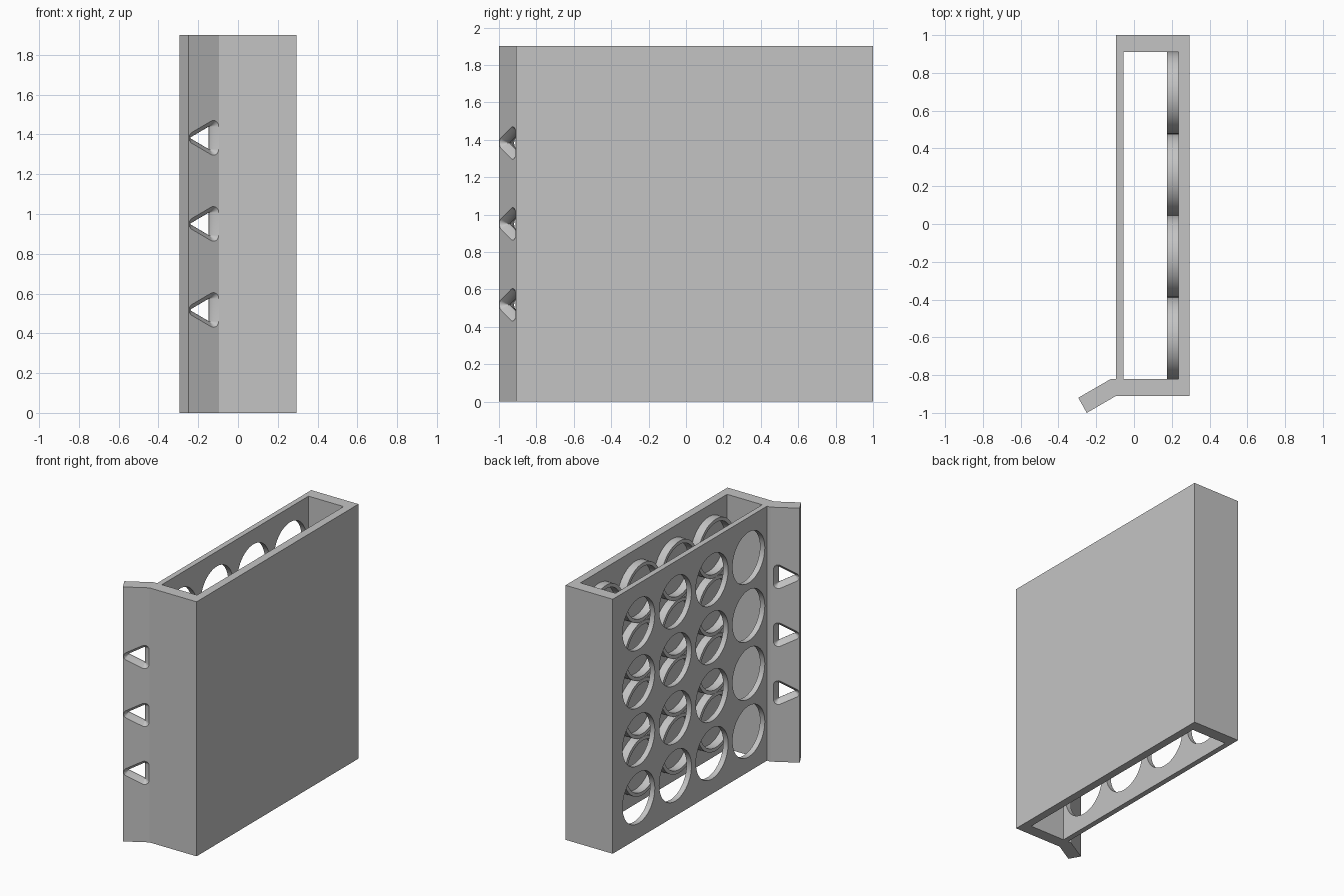
import bpy, bmesh
from math import cos, sin, pi, radians
from mathutils import Vector, Matrix

cube = bpy.data.objects.get("Cube")
if cube:
    bpy.data.objects.remove(cube, do_unlink=True)

HEIGHT = 1.9
PITCH = 0.4325
MID_Y, MID_Z = 0.045, HEIGHT / 2
STEPS = [PITCH * (i - 1.5) for i in range(4)]
CELLS = [(MID_Y + a, MID_Z + b) for a in STEPS for b in STEPS]

grey = bpy.data.materials.new("plain_grey")
grey.use_nodes = True
colour = (0.55, 0.55, 0.55, 1)
grey.diffuse_color = colour
grey.node_tree.nodes["Principled BSDF"].inputs["Base Color"].default_value = colour


def make_object(name, bm):
    bmesh.ops.recalc_face_normals(bm, faces=bm.faces)
    mesh = bpy.data.meshes.new(name)
    bm.to_mesh(mesh)
    bm.free()
    mesh.materials.append(grey)
    obj = bpy.data.objects.new(name, mesh)
    bpy.context.collection.objects.link(obj)
    return obj


def loft(bm, sections, closed=False):
    """Skin equal-length point loops; cap the ends, or join them when closed."""
    loops = [[bm.verts.new(p) for p in s] for s in sections]
    n = len(loops[0])
    pairs = list(zip(loops, loops[1:]))
    if closed:
        pairs.append((loops[-1], loops[0]))
    else:
        bm.faces.new(loops[0])
        bm.faces.new(loops[-1])
    for a, b in pairs:
        for i in range(n):
            j = (i + 1) % n
            bm.faces.new((a[i], a[j], b[j], b[i]))


def prism(bm, outline, z0, z1):
    loft(bm, [[(x, y, z) for x, y in outline] for z in (z0, z1)])


def circle(x, y, z, r, n=64):
    return [(x, y + r * cos(2 * pi * i / n), z + r * sin(2 * pi * i / n)) for i in range(n)]


def cut(target, bm):
    cutter = make_object("cutter", bm)
    cutter.hide_render = True
    mod = target.modifiers.new("cut", "BOOLEAN")
    mod.operation, mod.solver, mod.object = "DIFFERENCE", "EXACT", cutter
    bpy.context.view_layer.objects.active = target
    bpy.ops.object.modifier_apply(modifier=mod.name)
    bpy.data.objects.remove(cutter, do_unlink=True)


def smooth(obj):
    bpy.ops.object.select_all(action="DESELECT")
    obj.select_set(True)
    bpy.context.view_layer.objects.active = obj
    bpy.ops.object.shade_smooth_by_angle(angle=radians(30))


# Case: an open sleeve with a slanted flange at the front
bm = bmesh.new()
prism(bm, [(-0.095, -0.91), (-0.25, -1), (-0.295, -0.92), (-0.122, -0.82),
           (-0.095, -0.82), (-0.095, 1), (0.295, 1), (0.295, -0.91)], 0, HEIGHT)
case = make_object("case", bm)

# Inner void, open at top and bottom
bm = bmesh.new()
prism(bm, [(-0.055, -0.82), (0.235, -0.82), (0.235, 0.91), (-0.055, 0.91)], -0.1, HEIGHT + 0.1)
cut(case, bm)

# Round windows in the thin wall
bm = bmesh.new()
for y, z in CELLS:
    loft(bm, [circle(x, y, z, 0.19) for x in (-0.2, 0)])
cut(case, bm)

# Rounded triangular openings through the flange, narrowest at mid depth
ALONG = Vector((-cos(pi / 6), -0.5, 0))
INTO = Vector((-0.5, cos(pi / 6), 0))
FOLD = Vector((-0.095, -0.91, 0))
CORNERS = [(0.033, -0.056, 180), (0.033, 0.056, 60), (0.143, 0, -60)]


def triangle(depth, z):
    spread = 0.001 + 0.03 * abs(depth) ** 1.5
    points = []
    for u, v, start in CORNERS:
        for k in range(9):
            a = radians(start + 120 - 15 * k)
            p = FOLD + ALONG * (u + spread * cos(a)) + INTO * (0.045 + 0.045 * depth)
            points.append(p + Vector((0, 0, z + v + spread * sin(a))))
    return points


# Corner arcs start from the side facing the previous corner
CORNERS = [(u, v, s) for (u, v, _), s in zip(CORNERS, (180, 60, -60))]
bm = bmesh.new()
for k in (-1, 0, 1):
    loft(bm, [triangle(d / 4, MID_Z + k * PITCH) for d in (-4.2, -3, -2, -1, 0, 1, 2, 3, 4.2)])
cut(case, bm)
smooth(case)

# Shallow rings standing on the inside of the solid wall
bm = bmesh.new()
for y, z in CELLS:
    loft(bm, [circle(x, y, z, r) for x, r in
              ((0.175, 0.19), (0.175, 0.216), (0.24, 0.216), (0.24, 0.19))], closed=True)
smooth(make_object("inner_rings", bm))
